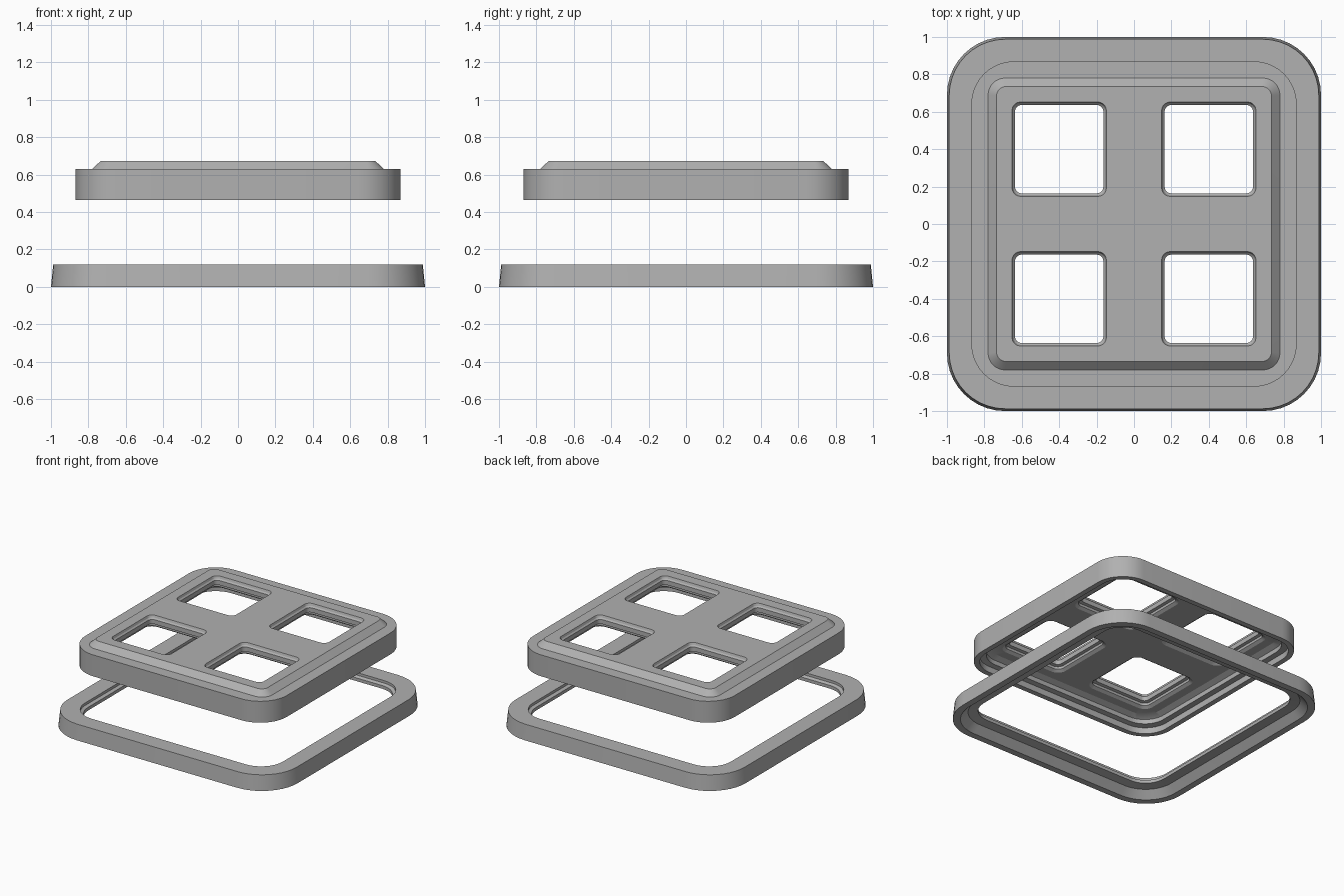
import bpy, bmesh, math

if "Cube" in bpy.data.objects:
    bpy.data.objects.remove(bpy.data.objects["Cube"])

SEG = 10  # segments per rounded corner

grey = bpy.data.materials.new("mid_grey")
grey.diffuse_color = (0.44, 0.44, 0.44, 1.0)
grey.use_nodes = True
grey.node_tree.nodes["Principled BSDF"].inputs["Base Color"].default_value = grey.diffuse_color


def loop(bm, half, r, z, cx=0.0, cy=0.0):
    """Rounded square of vertices."""
    verts = []
    for q, (sx, sy) in enumerate([(1, 1), (-1, 1), (-1, -1), (1, -1)]):
        for i in range(SEG + 1):
            a = math.pi / 2 * (q + i / SEG)
            verts.append(bm.verts.new((cx + sx * (half - r) + r * math.cos(a),
                                       cy + sy * (half - r) + r * math.sin(a), z)))
    return verts


def sweep(bm, rows, cx=0.0, cy=0.0, closed=False):
    """Skin a stack of rounded squares given as (half, radius, z)."""
    loops = [loop(bm, *row, cx, cy) for row in rows]
    pairs = list(zip(loops, loops[1:]))
    if closed:
        pairs.append((loops[-1], loops[0]))
    for a, b in pairs:
        n = len(a)
        for i in range(n):
            j = (i + 1) % n
            bm.faces.new((a[i], a[j], b[j], b[i]))
    return loops[0], loops[-1]


def fill(bm, loops):
    """Flat face with holes between the given loops."""
    edges = [bm.edges.get((l[i], l[(i + 1) % len(l)])) for l in loops for i in range(len(l))]
    bmesh.ops.triangle_fill(bm, use_beauty=True, use_dissolve=False, edges=edges)


def finish(bm, name):
    bmesh.ops.recalc_face_normals(bm, faces=bm.faces[:])
    me = bpy.data.meshes.new(name)
    bm.to_mesh(me)
    bm.free()
    me.materials.append(grey)
    ob = bpy.data.objects.new(name, me)
    bpy.context.collection.objects.link(ob)
    bpy.ops.object.select_all(action='DESELECT')
    ob.select_set(True)
    bpy.context.view_layer.objects.active = ob
    bpy.ops.object.shade_smooth_by_angle(angle=math.radians(25))


# Lower ring: tapered outer wall, inner lip and hollow underside
bm = bmesh.new()
sweep(bm, [(1.0, 0.31, 0.0), (0.988, 0.30, 0.12), (0.855, 0.19, 0.12), (0.855, 0.19, 0.10),
           (0.832, 0.17, 0.09), (0.832, 0.17, 0.065), (0.90, 0.23, 0.055), (0.95, 0.27, 0.0)],
      closed=True)
finish(bm, "base_ring")

# Upper plate: raised chamfered top, outer wall, stepped hollow underside
bm = bmesh.new()
top, ceiling = sweep(bm, [(0.735, 0.05, 0.672), (0.78, 0.09, 0.63), (0.87, 0.23, 0.63),
                          (0.87, 0.23, 0.463), (0.83, 0.19, 0.463), (0.83, 0.19, 0.51),
                          (0.79, 0.17, 0.515), (0.79, 0.17, 0.55), (0.75, 0.14, 0.57)])
tops, bottoms = [top], [ceiling]
# Four window openings with eased upper edge and stepped lower edge
for cx in (-0.4, 0.4):
    for cy in (-0.4, 0.4):
        a, b = sweep(bm, [(0.252, 0.045, 0.672), (0.246, 0.042, 0.655), (0.236, 0.035, 0.645),
                          (0.236, 0.035, 0.61), (0.258, 0.05, 0.605), (0.258, 0.05, 0.585),
                          (0.28, 0.07, 0.57)], cx, cy)
        tops.append(a)
        bottoms.append(b)
fill(bm, tops)
fill(bm, bottoms)
finish(bm, "window_plate")
